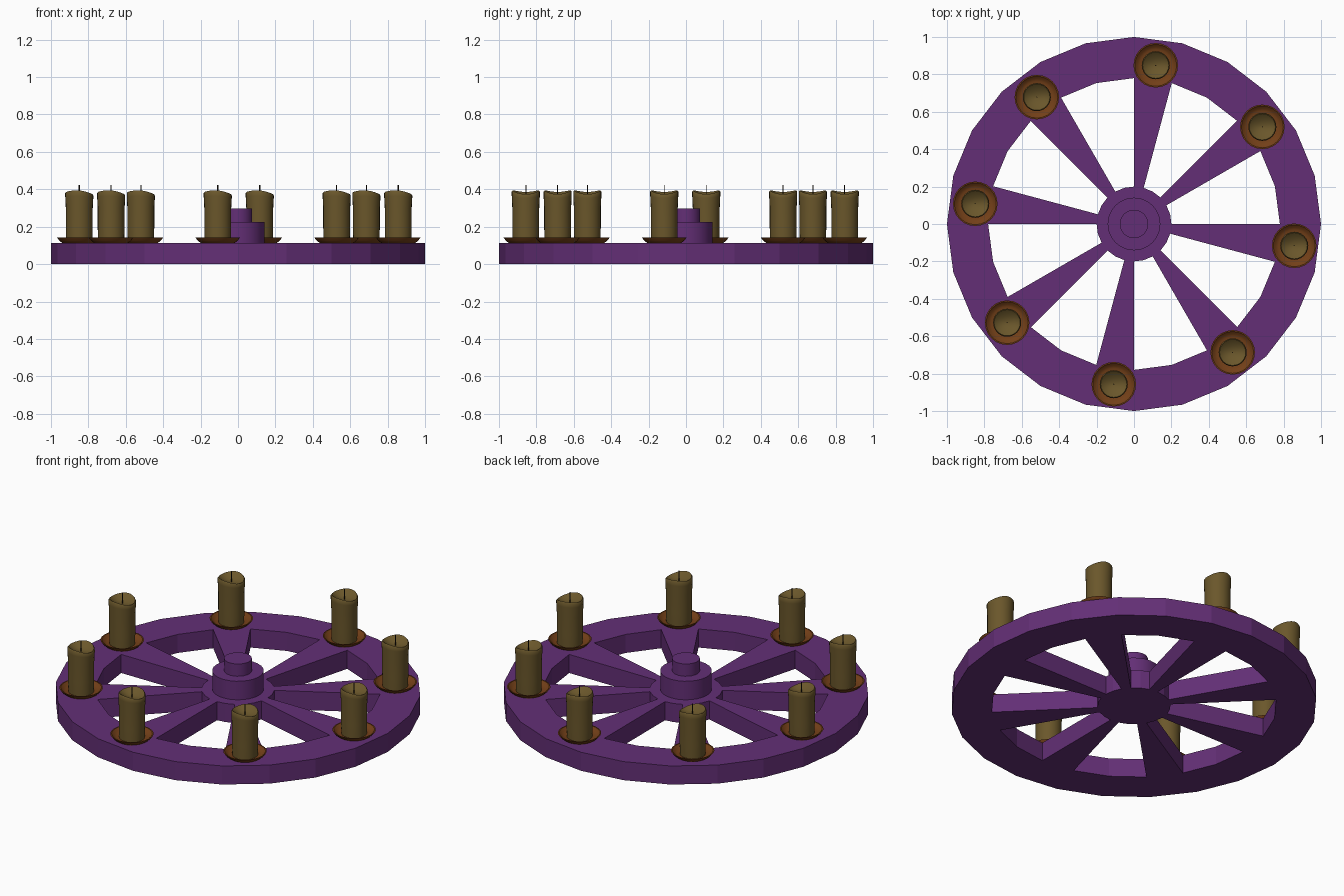
import bpy, bmesh
from math import sin, cos, pi, radians

if "Cube" in bpy.data.objects:
    bpy.data.objects.remove(bpy.data.objects["Cube"])


def material(name, rgb):
    m = bpy.data.materials.new(name)
    m.diffuse_color = (*rgb, 1)
    m.use_nodes = True
    m.node_tree.nodes["Principled BSDF"].inputs["Base Color"].default_value = m.diffuse_color
    return m


PURPLE = material("purple_wood", (0.125, 0.028, 0.18))
WAX = material("old_wax", (0.145, 0.095, 0.024))
COPPER = material("copper", (0.17, 0.05, 0.009))
DARK = material("wick_dark", (0.02, 0.014, 0.008))


def add_object(name, bm, mat, loc=(0, 0, 0), smooth=None):
    me = bpy.data.meshes.new(name)
    bmesh.ops.recalc_face_normals(bm, faces=bm.faces)
    bm.to_mesh(me)
    bm.free()
    me.materials.append(mat)
    ob = bpy.data.objects.new(name, me)
    ob.location = loc
    bpy.context.collection.objects.link(ob)
    if smooth:
        bpy.ops.object.select_all(action='DESELECT')
        ob.select_set(True)
        bpy.context.view_layer.objects.active = ob
        bpy.ops.object.shade_smooth_by_angle(angle=radians(smooth))
    return ob


def lathe(profile, n, wave=None):
    """Closed turned solid; wave(angle) shifts profile points flagged by a third value."""
    bm = bmesh.new()
    rings = []
    for r, z, w in profile:
        rings.append([bm.verts.new((r * cos(2 * pi * i / n), r * sin(2 * pi * i / n),
                                    z + (w * wave(2 * pi * i / n) if wave else 0)))
                      for i in range(n)])
    for a, b in zip(rings, rings[1:]):
        for i in range(n):
            j = (i + 1) % n
            bm.faces.new((a[i], a[j], b[j], b[i]))
    bm.faces.new(rings[0])
    bm.faces.new(rings[-1])
    return bm


# Wheel: hub disc, eight wedge spokes and a 24-sided rim, thickened upward
bm = bmesh.new()
N = 24
hub, inner, outer = [[bm.verts.new((r * cos(2 * pi * i / N), r * sin(2 * pi * i / N), 0))
                      for i in range(N)] for r in (0.2, 0.78, 1.0)]
bm.faces.new(hub)
for i in range(N):
    j = (i + 1) % N
    bm.faces.new((inner[i], outer[i], outer[j], inner[j]))
    if i % 3 == 2:
        bm.faces.new((hub[i], inner[i], inner[j], hub[j]))
wheel = add_object("wheel", bm, PURPLE)
up = wheel.data.polygons[0].normal.z > 0
sol = wheel.modifiers.new("thickness", 'SOLIDIFY')
sol.thickness = 0.112
sol.offset = 1 if up else -1
if not up:
    wheel.data.flip_normals()
    sol.offset = 1

# Stepped hub boss
add_object("hub_boss", lathe([(0.141, 0.10, 0), (0.141, 0.224, 0), (0.076, 0.224, 0),
                              (0.076, 0.298, 0)], N), PURPLE, smooth=30)


# Uneven melted rim of the candles
def melt(a):
    return -0.006 * cos(a) - 0.007 * cos(2 * a)


# Drip dish, candle and wick above each spoke
dish = [(0.088, 0.111, 0), (0.105, 0.124, 0), (0.119, 0.141, 0), (0.112, 0.141, 0),
        (0.098, 0.127, 0), (0.084, 0.121, 0), (0.05, 0.121, 0)]
candle = [(0.070, 0.116, 0), (0.072, 0.2, 0), (0.072, 0.3, 0), (0.075, 0.36, 0.5),
          (0.075, 0.380, 1), (0.070, 0.387, 1), (0.062, 0.380, 1),
          (0.035, 0.366, 0.4), (0.008, 0.360, 0)]
wick = [(0.003, 0.355, 0), (0.003, 0.422, 0)]
for k in range(8):
    a = radians(37.5 + 45 * k)
    loc = (0.86 * cos(a) + 0.004, 0.86 * sin(a) - 0.004, 0)
    add_object(f"drip_dish_{k}", lathe(dish, 24), COPPER, loc, 40)
    add_object(f"candle_{k}", lathe(candle, 24, melt), WAX, loc, 50)
    add_object(f"wick_{k}", lathe(wick, 6), DARK, loc)
